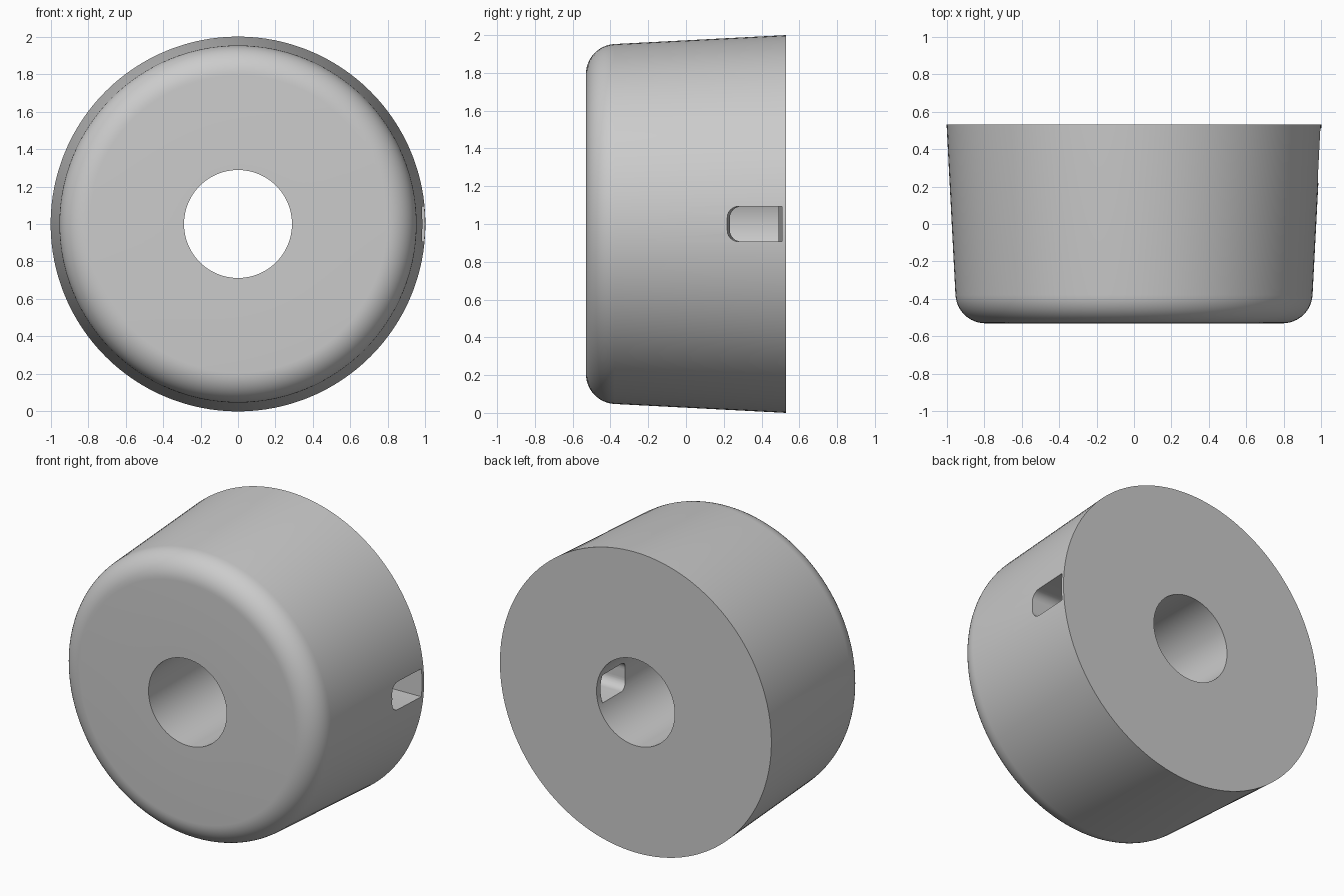
import bpy, bmesh, math
from mathutils import Matrix, Vector

if "Cube" in bpy.data.objects:
    bpy.data.objects.remove(bpy.data.objects["Cube"])

SEGMENTS = 128
grey = bpy.data.materials.new("light_grey")
grey.diffuse_color = (0.6, 0.6, 0.6, 1)
grey.use_nodes = True
grey.node_tree.nodes["Principled BSDF"].inputs["Base Color"].default_value = grey.diffuse_color


def make_object(name, bm):
    bmesh.ops.recalc_face_normals(bm, faces=bm.faces)
    mesh = bpy.data.meshes.new(name)
    bm.to_mesh(mesh)
    bm.free()
    mesh.materials.append(grey)
    obj = bpy.data.objects.new(name, mesh)
    bpy.context.collection.objects.link(obj)
    return obj


# Knob body: closed (radius, y) profile turned about the horizontal y axis
fillet, steps = 0.16, 12
profile = [(0.288, 0.53), (0.288, -0.53)]
for i in range(steps + 1):
    a = math.radians(87) * i / steps
    profile.append((0.793 + fillet * math.sin(a), -0.37 - fillet * math.cos(a)))
profile.append((1.0, 0.53))

bm = bmesh.new()
rings = []
for s in range(SEGMENTS):
    a = 2 * math.pi * s / SEGMENTS
    rings.append([bm.verts.new((r * math.cos(a), y, 1 + r * math.sin(a))) for r, y in profile])
for s in range(SEGMENTS):
    p, q = rings[s], rings[(s + 1) % SEGMENTS]
    for i in range(len(profile)):
        j = (i + 1) % len(profile)
        bm.faces.new((p[i], p[j], q[j], q[i]))
body = make_object("knob_body", bm)


# Set-screw slot: rounded front end, narrowing slightly toward the bore
def slot_section(x, y0, y1, half=0.093, radius=0.06):
    pts = [(x, y1, 1 - half), (x, y1, 1 + half)]
    for side in (1, -1):
        arc = []
        for i in range(7):
            a = math.pi / 2 * i / 6
            arc.append((x, y0 + radius * (1 - math.sin(a)),
                        1 + side * (half - radius + radius * math.cos(a))))
        pts += arc if side == 1 else arc[::-1]
    return pts


bm = bmesh.new()
inner = [bm.verts.new(p) for p in slot_section(0.15, 0.235, 0.485)]
outer = [bm.verts.new(p) for p in slot_section(1.05, 0.217, 0.511)]
bm.faces.new(inner)
bm.faces.new(outer[::-1])
for i in range(len(inner)):
    j = (i + 1) % len(inner)
    bm.faces.new((inner[i], inner[j], outer[j], outer[i]))
cutter = make_object("slot_cutter", bm)
cutter.hide_render = True
cutter.hide_set(True)

cut = body.modifiers.new("side_slot", 'BOOLEAN')
cut.operation = 'DIFFERENCE'
cut.solver = 'EXACT'
cut.object = cutter

bpy.context.view_layer.objects.active = body
body.select_set(True)
bpy.ops.object.modifier_apply(modifier=cut.name)
bpy.data.objects.remove(cutter)
bpy.ops.object.shade_smooth_by_angle(angle=math.radians(30))
